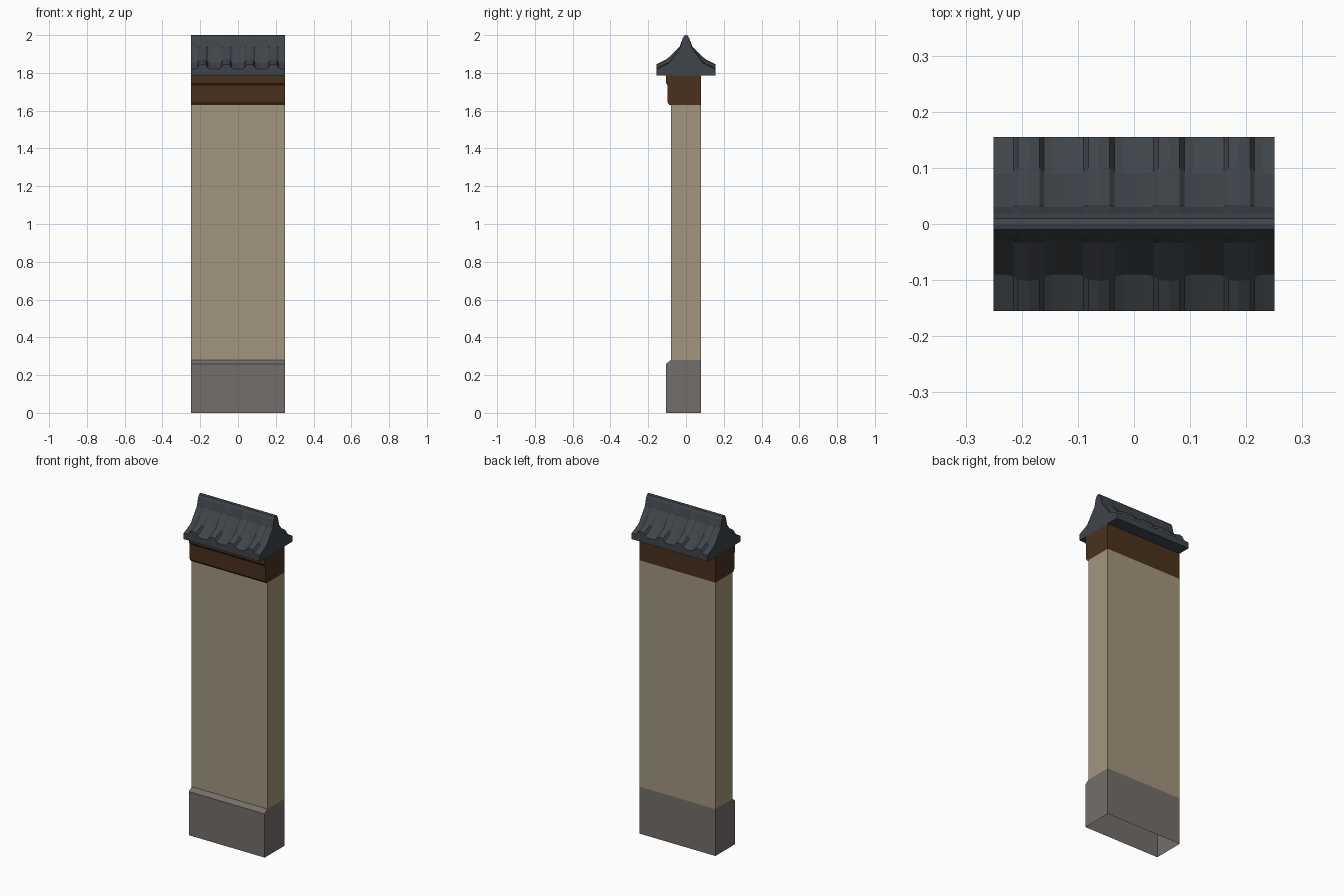
import bpy
import bmesh

cube = bpy.data.objects.get("Cube")
if cube:
    bpy.data.objects.remove(cube, do_unlink=True)

HALF = 0.25  # half the wall length


def make_material(name, color):
    mat = bpy.data.materials.new(name)
    mat.use_nodes = True
    mat.diffuse_color = (*color, 1)
    mat.node_tree.nodes["Principled BSDF"].inputs["Base Color"].default_value = (*color, 1)
    return mat


def loft(name, sections, mat, skip=()):
    """Join closed (y, z) sections along x; skip leaves out hidden strips."""
    bm = bmesh.new()
    rings = [[bm.verts.new((x, y, z)) for y, z in pts] for x, pts in sections]
    count = len(rings[0])
    for a, b in zip(rings, rings[1:]):
        for i in range(count):
            if i not in skip:
                j = (i + 1) % count
                bm.faces.new((a[i], a[j], b[j], b[i]))
    bm.faces.new(rings[0][::-1])
    bm.faces.new(rings[-1])
    bmesh.ops.recalc_face_normals(bm, faces=bm.faces)
    mesh = bpy.data.meshes.new(name)
    bm.to_mesh(mesh)
    bm.free()
    mesh.materials.append(mat)
    obj = bpy.data.objects.new(name, mesh)
    bpy.context.collection.objects.link(obj)
    return obj


def prism(name, pts, mat, skip=()):
    return loft(name, [(-HALF, pts), (HALF, pts)], mat, skip)


stone = make_material("grey stone", (0.174, 0.156, 0.147))
plaster = make_material("tan plaster", (0.366, 0.305, 0.209))
wood = make_material("dark brown wood", (0.068, 0.031, 0.013))
slate = make_material("blue grey tile", (0.05, 0.059, 0.069))

# Stone footing with a front chamfer, open underneath
prism("stone_base", [(-0.105, 0), (-0.105, 0.26), (-0.08, 0.28), (0.08, 0.28), (0.08, 0)],
      stone, skip=(2, 4))

# Plaster wall
prism("wall_panel", [(-0.08, 0.28), (-0.08, 1.63), (0.08, 1.63), (0.08, 0.28)],
      plaster, skip=(1, 3))

# Moulded timber beam, stepped on the front only
prism("wood_beam", [(-0.08, 1.63), (-0.088, 1.63), (-0.098, 1.645), (-0.098, 1.735),
                    (-0.105, 1.745), (-0.105, 1.785), (0.08, 1.785), (0.08, 1.63)],
      wood, skip=(5, 7))


# Tiled roof: flared slopes with raised ribs and a rounded ridge
def roof_section(bump):
    side = [
        (0.155, 1.785),
        (0.155, 1.82 + bump),
        (0.09 + 0.45 * bump, 1.852 + 0.8 * bump),
        (0.03 + 0.15 * bump, 1.935 + 0.1 * bump),
        (0.019, 1.98),
        (0.01, 1.997),
    ]
    return [(-y, z) for y, z in side] + [(0, 2)] + side[::-1]


PITCH = 0.125
stations = {}
for k in range(-2, 3):
    for dx, bump in ((0, 0), (0.02, 0.001), (0.035, 0.006), (0.0435, 0.021), (0.0625, 0.026)):
        for sign in (-1, 1):
            x = round(k * PITCH + sign * dx, 4)
            if abs(x) <= HALF:
                stations[x] = bump

loft("tile_roof", [(x, roof_section(stations[x])) for x in sorted(stations)], slate)
